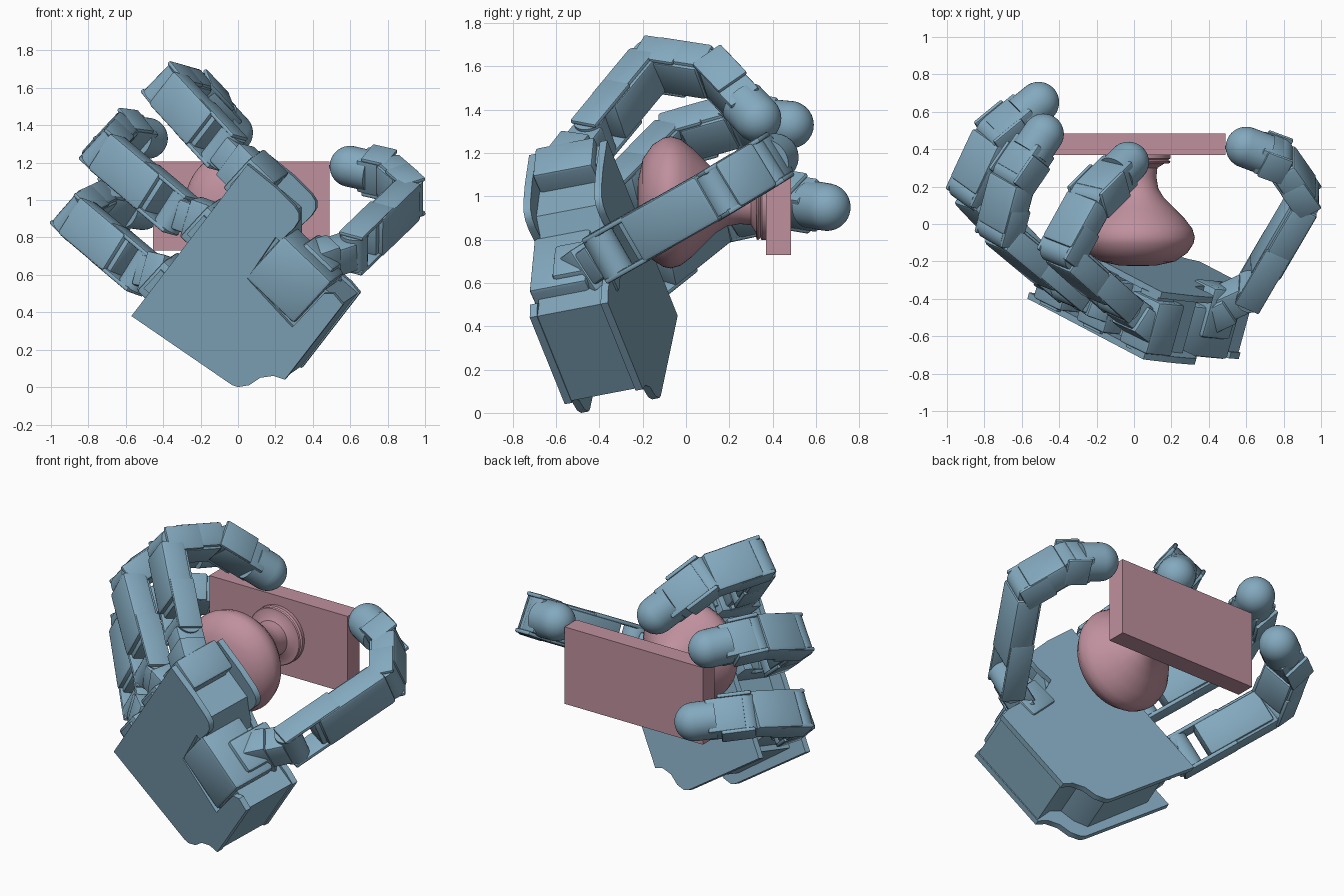
import bpy, bmesh
from math import cos, sin, pi, radians
from mathutils import Matrix, Vector as V

if "Cube" in bpy.data.objects:
    bpy.data.objects.remove(bpy.data.objects["Cube"])


def material(name, rgb):
    m = bpy.data.materials.new(name)
    m.diffuse_color = (*rgb, 1)
    m.use_nodes = True
    m.node_tree.nodes["Principled BSDF"].inputs["Base Color"].default_value = m.diffuse_color
    return m


BLUE = material("hand_blue", (0.23, 0.40, 0.52))
PINK = material("object_pink", (0.52, 0.28, 0.34))

# Palm axes: U towards fingers, W across the palm, N out of the palm
W = V((0.64, -0.31, 0.70)).normalized()
N = V((0.26, 0.945, 0.18))
N = (N - W * N.dot(W)).normalized()
U = W.cross(N).normalized()


def finish(name, bm, mat):
    bmesh.ops.recalc_face_normals(bm, faces=bm.faces)
    me = bpy.data.meshes.new(name)
    bm.to_mesh(me)
    bm.free()
    ob = bpy.data.objects.new(name, me)
    me.materials.append(mat)
    bpy.context.collection.objects.link(ob)
    return ob


def frame(o, x, y, z):
    m = Matrix((x, y, z)).transposed().to_4x4()
    m.translation = o
    return m


def add_box(bm, m, lo, hi, bevel=0.0):
    lo, hi = V(lo), V(hi)
    t = m @ Matrix.Translation((lo + hi) / 2) @ Matrix.Diagonal((*(hi - lo), 1))
    vs = bmesh.ops.create_cube(bm, size=1, matrix=t)["verts"]
    if bevel:
        es = list({e for v in vs for e in v.link_edges})
        bmesh.ops.bevel(bm, geom=es, offset=bevel, segments=2, profile=0.5, affect='EDGES')


def add_lathe(bm, m, prof, n=40):
    # revolve (radius, height) pairs about local z
    rings = []
    for r, z in prof:
        k = n if r > 1e-5 else 1
        rings.append([bm.verts.new(m @ V((r * cos(2 * pi * i / n), r * sin(2 * pi * i / n), z)))
                      for i in range(k)])
    for a, b in zip(rings, rings[1:]):
        for i in range(n):
            j = (i + 1) % n
            f = [a[i % len(a)], a[j % len(a)], b[j % len(b)], b[i % len(b)]]
            f = list(dict.fromkeys(f))
            if len(f) > 2:
                bm.faces.new(f)


def back_point(x, z, t=0.0):
    # point on the back-of-hand plane seen at (x, z), raised t along N
    y = -0.75 - (N.x * (x - 0.31) + N.z * (z - 0.95)) / N.y
    return V((x, y, z)) + N * t


def prism(name, pts, t0, t1):
    bm = bmesh.new()
    a = [bm.verts.new(back_point(x, z, t0)) for x, z in pts]
    b = [bm.verts.new(back_point(x, z, t1)) for x, z in pts]
    bm.faces.new(a)
    bm.faces.new(b)
    for i in range(len(a)):
        j = (i + 1) % len(a)
        bm.faces.new((a[i], a[j], b[j], b[i]))
    return finish(name, bm, BLUE)


# Held object: plate with a turned handle
bm = bmesh.new()
add_box(bm, Matrix(), (-0.455, 0.37, 0.73), (0.49, 0.485, 1.205))
finish("stamp_plate", bm, PINK)
bm = bmesh.new()
add_lathe(bm, frame(V((0.02, 0, 0.972)), V((1, 0, 0)), V((0, 0, -1)), V((0, 1, 0))),
          [(0, -.225), (.10, -.222), (.2, -.20), (.265, -.155), (.298, -.105), (.305, -.07),
           (.292, -.025), (.25, .03), (.19, .09), (.14, .14), (.11, .19), (.10, .25),
           (.105, .30), (.14, .322), (.17, .325), (.175, .333), (.163, .343),
           (.175, .35), (.175, .372), (0, .372)], 56)
finish("turned_handle", bm, PINK)

# Palm: two cover plates over a recessed core
lower = [(-.57, .38), (-.06, .03), (-.03, .01), (0, 0), (.06, .01), (.12, .05), (.19, .06),
         (.25, .04), (.56, .44), (.51, .50)]
notch = [(.46, .50), (.29, .32), (.05, .58), (.20, .80)]
upper = [(.225, .78), (.30, .85), (.325, .89), (.325, .93), (.30, .97), (.21, 1.06), (.05, 1.19)]
prism("back_plate", lower + notch + upper, 0, 0.035)
prism("palm_plate", lower + [(.27, .70)] + upper, 0.345, 0.38)
prism("palm_core", [(-.44, .36), (-.05, .08), (.03, .10), (.10, .15), (.17, .13), (.25, .05),
                    (.55, .44), (.25, .70), (.25, .90), (.05, 1.07)], 0.03, 0.35)

# Thumb motor set in the notch
mid = back_point(.265, .57, 0.15)
bm = bmesh.new()
add_box(bm, frame(mid, U, W, N), (-.18, -.155, -.15), (.18, .165, .13), 0.02)
finish("thumb_motor", bm, BLUE)


def link_frame(p, q, h):
    z = (q - p).normalized()
    y = z.cross(h).normalized()
    return frame(p, y.cross(z), y, z), (q - p).length


def barrel(bm, m):
    axis = m @ Matrix.Rotation(radians(90), 4, 'Y')
    add_lathe(bm, axis, [(0, -.1), (.075, -.1), (.075, .1), (0, .1)], 28)


def link(name, p, q, h, start):
    # one finger segment: barrel, body, outer cover and two side cheeks
    m, L = link_frame(p, q, h)
    bm = bmesh.new()
    add_box(bm, m, (-.10, -.075, max(.05, start * L - .03)), (.10, .06, L - .05), 0.012)
    add_box(bm, m, (-.118, -.06, start * L), (.118, .085, L - .02), 0.02)
    for s in (-1, 1):
        a, b = sorted((s * .095, s * .12))
        add_box(bm, m, (a, -.07, -.05), (b, .075, L * .5), 0.01)
    barrel(bm, m)
    finish(name, bm, BLUE)


def fingertip(name, p, c, h, r=0.11):
    # last segment: bracket plus a domed rubber tip centred on c
    m, L = link_frame(p, c, h)
    bm = bmesh.new()
    add_box(bm, m, (-.10, -.08, .0), (.10, .08, L - .07), 0.012)
    for s in (-1, 1):
        a, b = sorted((s * .095, s * .12))
        add_box(bm, m, (a, -.08, -.05), (b, .085, L * .5), 0.01)
    barrel(bm, m)
    dome = [(r * cos(i * pi / 20), L + r * sin(i * pi / 20)) for i in range(10)] + [(0, L + r)]
    add_lathe(bm, m, [(0, L - .12), (r, L - .12)] + dome, 36)
    finish(name, bm, BLUE)


def digit(name, base, joints, h):
    p = [V(j) for j in joints]
    m, L = link_frame(base, p[0], h)
    bm = bmesh.new()
    add_box(bm, m, (-.085, -.08, -.05), (.085, .08, L - .02), 0.015)
    add_box(bm, m, (-.11, -.065, -.05), (.11, .09, L * .5), 0.01)
    finish(name + "_knuckle", bm, BLUE)
    link(name + "_long_link", p[0], p[1], h, 0.27)
    link(name + "_short_link", p[1], p[2], h, 0.06)
    fingertip(name + "_tip", p[2], p[3], h)


# Three fingers: base on the palm edge, then joints and tip centre
fingers = {
    "low_finger": ((-.45, .56), [(-.52, -.20, .62), (-.87, .17, .915), (-.73, .47, .98), (-.51, .65, .95)]),
    "middle_finger": ((-.22, .85), [(-.33, -.36, .94), (-.715, -.04, 1.265), (-.635, .26, 1.35), (-.485, .48, 1.33)]),
    "high_finger": ((.01, 1.11), [(-.08, -.42, 1.28), (-.38, -.15, 1.605), (-.22, .14, 1.56), (-.03, .33, 1.36)]),
}
for name, ((x, z), joints) in fingers.items():
    base = back_point(x, z, 0.18)
    digit(name, base, joints, -W)
    bm = bmesh.new()
    add_box(bm, frame(base, U, W, N), (-.15, -.115, -.145), (.04, .115, .145), 0.015)
    add_box(bm, frame(base, U, W, N), (-.10, -.07, -.16), (.02, .07, .17))
    finish(name + "_motor", bm, BLUE)

# Thumb
thumb_hinge = V((0, -.53, .85))
digit("thumb", V((.40, -.46, .66)),
      [(.62, -.36, .735), (.915, .145, 1.02), (.775, .345, 1.14), (.60, .41, 1.18)], thumb_hinge)
bm = bmesh.new()
add_box(bm, frame(V((.43, -.45, .67)), U, W, N), (-.10, -.10, -.15), (.11, .08, .13), 0.02)
finish("thumb_bracket", bm, BLUE)

# Smooth the round parts, keep edges sharp
for ob in bpy.context.collection.objects:
    ob.select_set(True)
    bpy.context.view_layer.objects.active = ob
bpy.ops.object.shade_smooth_by_angle(angle=radians(35))
